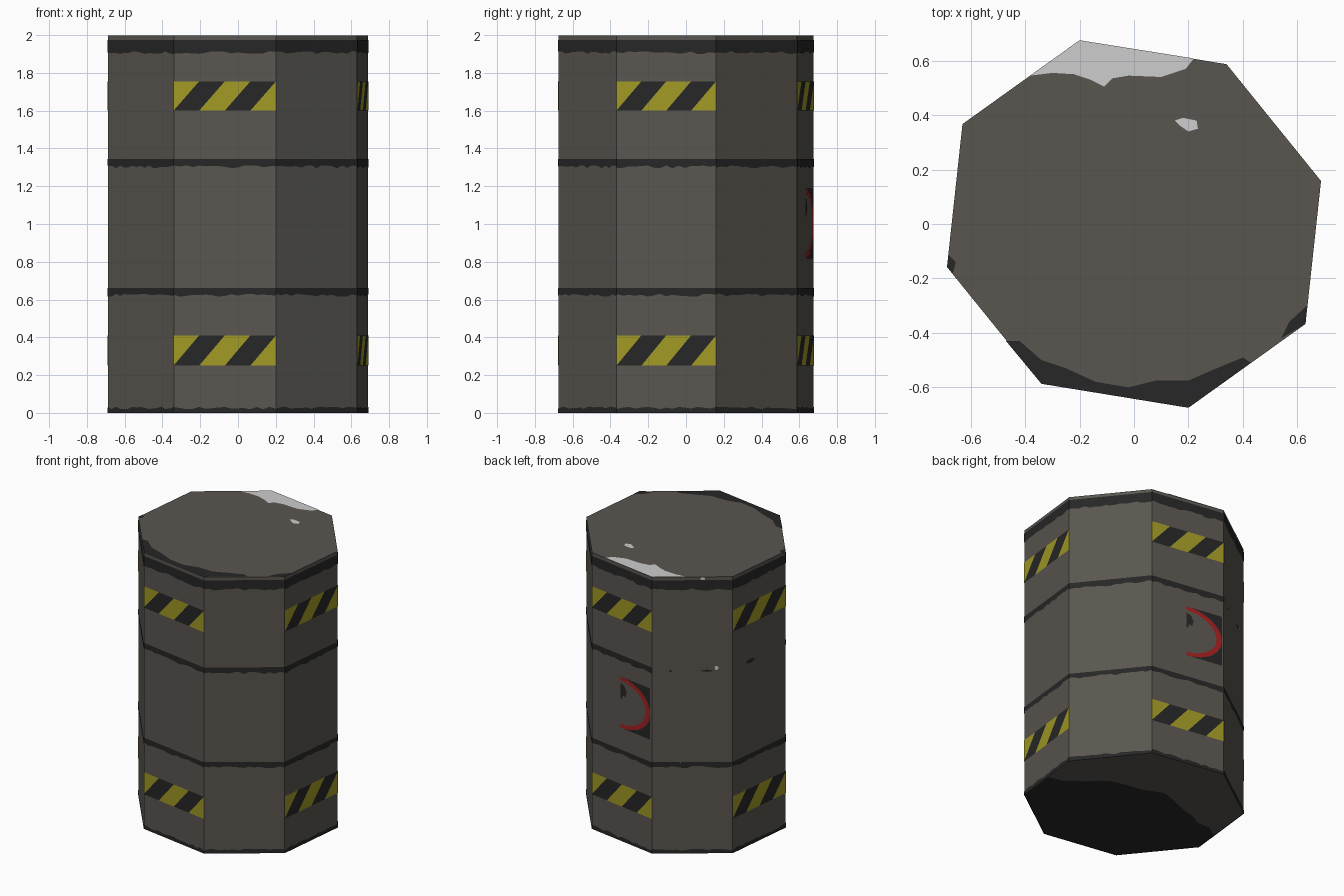
import bpy, bmesh, math, random
from mathutils import Vector

random.seed(4)
old = bpy.data.objects.get("Cube")
if old:
    bpy.data.objects.remove(old)


def material(name, r, g, b):
    m = bpy.data.materials.new(name)
    m.use_nodes = True
    m.diffuse_color = (r, g, b, 1)
    bsdf = next(n for n in m.node_tree.nodes if n.type == 'BSDF_PRINCIPLED')
    bsdf.inputs["Base Color"].default_value = (r, g, b, 1)
    return m


body_grey = material("body grey", .102, .093, .08)
soot = material("soot black", .02, .02, .02)
yellow = material("warning yellow", .352, .319, .019)
red = material("sign red", .376, .0144, .0144)
bare = material("bare metal", .61, .61, .61)

# Octagon outline, counter-clockwise from the front face's left corner
half = [(-.34, -.587), (.2, -.675), (.63, -.367), (.687, .158)]
corners = [Vector(p) for p in half] + [-Vector(p) for p in half]
HEIGHT = 2.0
LIFT = .002


def build(name, polygons, mat):
    """Mesh of flat polygons that all face away from the barrel centre."""
    bm = bmesh.new()
    for poly in polygons:
        face = bm.faces.new([bm.verts.new(p) for p in poly])
        face.normal_update()
        outward = face.calc_center_median() - Vector((0, 0, HEIGHT / 2))
        if face.normal.dot(outward) < 0:
            face.normal_flip()
    mesh = bpy.data.meshes.new(name)
    bm.to_mesh(mesh)
    bm.free()
    mesh.materials.append(mat)
    obj = bpy.data.objects.new(name, mesh)
    bpy.context.scene.collection.objects.link(obj)
    return obj


def on_side(side, points):
    """Map (fraction across, height) points onto one side."""
    a, b = corners[side], corners[(side + 1) % len(corners)]
    result = []
    for t, z in points:
        p = a.lerp(b, t) * (1 + 2 * LIFT)
        if (p.x, p.y, z) not in result:
            result.append((p.x, p.y, z))
    return result


def on_cap(z, points):
    return [(x, y, z) for x, y in points]


def wavy(height, amount, steps=16):
    return [(i / steps, height + random.uniform(-amount, amount))
            for i in range(steps + 1)]


# Barrel body
low, high = LIFT, HEIGHT - LIFT
walls = []
for i, a in enumerate(corners):
    b = corners[(i + 1) % len(corners)]
    walls.append([(a.x, a.y, low), (b.x, b.y, low),
                  (b.x, b.y, high), (a.x, a.y, high)])
caps = [on_cap(z, corners) for z in (low, high)]
body = build("barrel_body", walls + caps, body_grey)

# Ragged dark bands around the sides; the upper seam is worn away at the back
sides = range(len(corners))
bands = {
    "rim_band": (1.975, 1.908, sides),
    "upper_seam_band": (1.345, 1.303, [s for s in sides if s not in (5, 6)]),
    "lower_seam_band": (.66, .623, sides),
}
for name, (top, bottom, where) in bands.items():
    build(name, [on_side(s, [(0, top)] + wavy(bottom, .008) + [(1, top)])
                 for s in where], soot)
build("base_band", [on_side(s, [(0, 0)] + wavy(.026, .007) + [(1, 0)])
                    for s in sides], soot)


# Small worn specks on the back left sides
def speck(side, t, z, wide, tall):
    turns = [math.tau * k / 8 for k in range(8)]
    return on_side(side, [(t + wide * math.cos(a), z + tall * math.sin(a))
                          for a in turns])


build("seam_remnants", [speck(5, .23, 1.32, .02, .008),
                        speck(5, .68, 1.32, .07, .008),
                        speck(6, .33, 1.33, .08, .015)], soot)
build("side_chips", [speck(5, .8, 1.34, .025, .015),
                     speck(5, .63, 1.985, .03, .013),
                     speck(5, .37, .65, .025, .012)], bare)

# Hazard stripes on every second side
striped = {"yellow": [], "dark": []}
for side in sides[::2]:
    for z0, z1 in ((1.6, 1.755), (.25, .41)):
        for j in range(-1, 4):
            t0, t1, t2 = [min(max(k / 4, 0), 1) for k in (j, j + 1, j + 2)]
            quad = on_side(side, [(t0, z0), (t1, z0), (t2, z1), (t1, z1)])
            striped["yellow" if j % 2 else "dark"].append(quad)
build("yellow_stripes", striped["yellow"], yellow)
build("dark_stripes", striped["dark"], soot)

# Half-round sign on the back side
BACK = 4


def arc(scale, start, end, steps=16):
    points = []
    for k in range(steps + 1):
        a = math.radians(start + (end - start) * k / steps)
        points.append((.48 + .49 * scale * math.cos(a),
                       1.003 + .185 * scale * math.sin(a)))
    return points


build("sign_ring", [on_side(BACK, arc(1, -90, 90) + arc(.85, 90, -90))], red)
blot = [(.48, 1.14), (.54, 1.13), (.58, 1.09), (.56, 1.05),
        (.52, 1.06), (.5, 1.03), (.48, 1.03)]
build("sign_backing", [on_side(BACK, arc(1, 90, 0) + [(.97, 1.188)]),
                       on_side(BACK, arc(1, 0, -90) + [(.97, .818)]),
                       on_side(BACK, blot)], soot)

# Worn patches on the lid
back_wear = [(-.38, .545), corners[5], (.22, .608), (.19, .57), (.1, .54),
             (-.02, .545), (-.08, .535), (-.11, .505), (-.16, .53),
             (-.22, .55), (-.3, .555)]
chip = [(.15, .38), (.18, .39), (.23, .38), (.235, .35), (.2, .34), (.17, .36)]
build("lid_bare_patches", [on_cap(HEIGHT, p) for p in (back_wear, chip)], bare)

front_soot = [(-.47, -.43), corners[0], corners[1], (.43, -.51), (.4, -.49),
              (.28, -.54), (.2, -.575), (.08, -.575), (-.02, -.6),
              (-.14, -.58), (-.25, -.53), (-.34, -.5), (-.42, -.43)]
right_soot = [corners[2], (.635, -.3), (.57, -.36), (.54, -.42)]
left_soot = [corners[7], (-.68, -.115), (-.655, -.14), (-.665, -.18)]
build("lid_soot_patches", [on_cap(HEIGHT, p) for p in
                           (front_soot, right_soot, left_soot)], soot)

# Large soot patch under the front half of the base
edge = [Vector(p) for p in ((.657, -.09), (.43, .03), (.2, .16), (-.06, .24),
                            (-.3, .15), (-.48, .08), (-.667, .02))]
ragged = [edge[0]]
for a, b in zip(edge, edge[1:]):
    middle = a.lerp(b, .5) + Vector((0, random.uniform(-.04, .04)))
    ragged += [middle, b]
build("base_soot_patch",
      [on_cap(0, [corners[7]] + corners[:3] + ragged)], soot)
